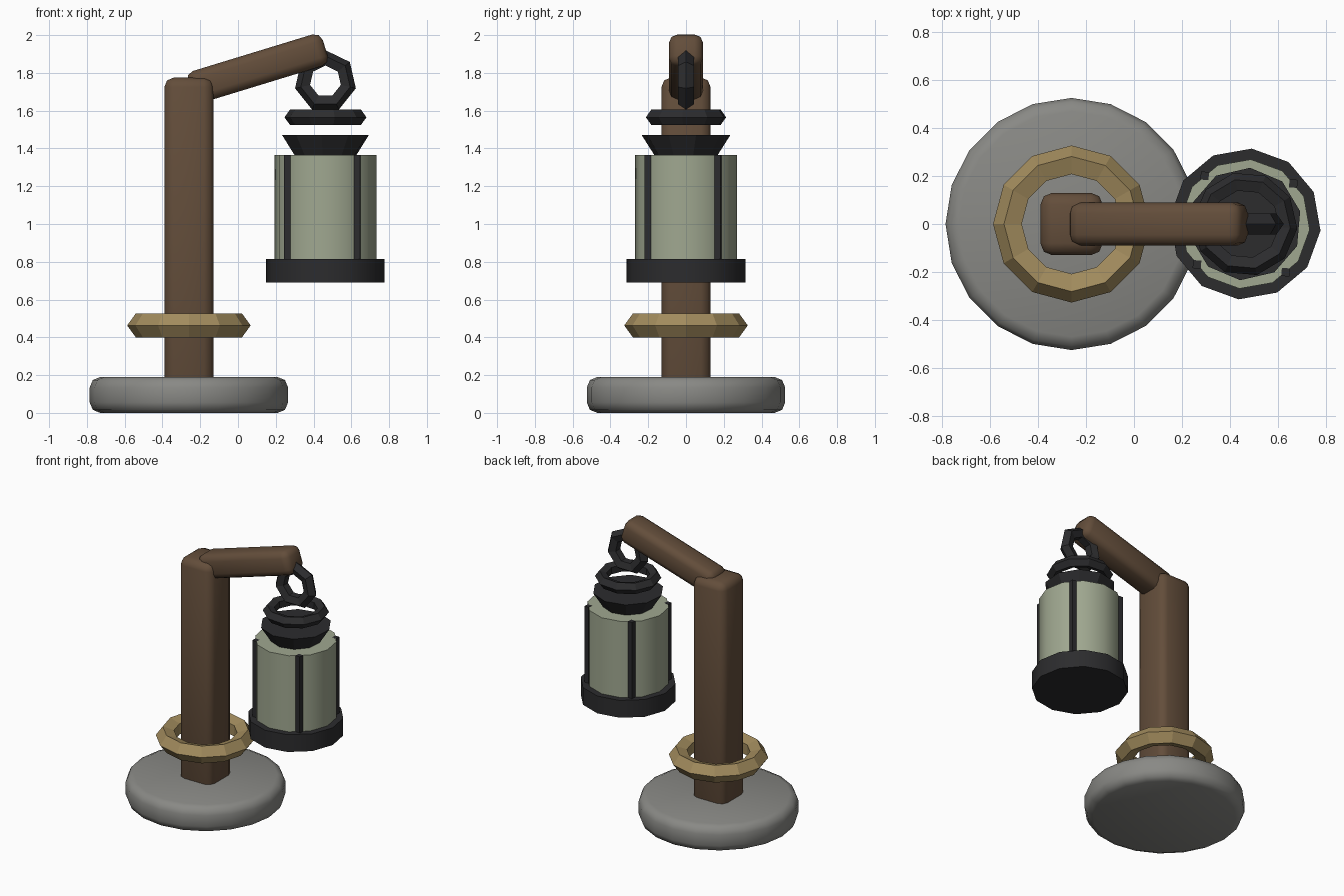
import bpy
from math import radians, pi, cos, sin

cube = bpy.data.objects.get("Cube")
if cube:
    bpy.data.objects.remove(cube, do_unlink=True)


def material(name, rgb):
    m = bpy.data.materials.new(name)
    m.use_nodes = True
    m.diffuse_color = (*rgb, 1)
    bsdf = next(n for n in m.node_tree.nodes if n.type == "BSDF_PRINCIPLED")
    bsdf.inputs["Base Color"].default_value = (*rgb, 1)
    return m


STONE = material("grey stone", (0.25, 0.25, 0.235))
WOOD = material("brown wood", (0.125, 0.075, 0.043))
BRASS = material("dull brass", (0.36, 0.26, 0.11))
IRON = material("black iron", (0.025, 0.025, 0.027))
GLASS = material("pale green glass", (0.35, 0.39, 0.28))

POST_X = -0.26
LAMP_X = 0.463
TURN = radians(-5)


def finish(name, mat, bevel=0.0, smooth=None):
    """Name and colour the active object, then bevel and shade it."""
    ob = bpy.context.object
    ob.name = name
    ob.data.materials.append(mat)
    if smooth == "all":
        bpy.ops.object.shade_smooth()
    elif smooth:
        bpy.ops.object.shade_smooth_by_angle(angle=radians(smooth))
    if bevel:
        mod = ob.modifiers.new("rounded edges", "BEVEL")
        mod.width = bevel
        mod.segments = 2
    return ob


def box(name, mat, loc, size, rot=(0, 0, 0), bevel=0.0):
    bpy.ops.mesh.primitive_cube_add(size=1, location=loc, rotation=rot)
    bpy.context.object.scale = size
    bpy.ops.object.transform_apply(location=False, rotation=False, scale=True)
    return finish(name, mat, bevel, "all" if bevel else None)


def drum(name, mat, x, z0, z1, r0, r1, sides, turn=0, bevel=0.0, smooth=None):
    bpy.ops.mesh.primitive_cone_add(vertices=sides, radius1=r0, radius2=r1, depth=z1 - z0,
                                    location=(x, 0, (z0 + z1) / 2), rotation=(0, 0, turn))
    return finish(name, mat, bevel, smooth)


def ring(name, mat, loc, major, minor, sides, rot=(0, 0, 0)):
    bpy.ops.mesh.primitive_torus_add(location=loc, rotation=rot, major_radius=major,
                                     minor_radius=minor, major_segments=sides,
                                     minor_segments=5)
    return finish(name, mat)


# Stand
drum("stone_base", STONE, POST_X, 0, 0.19, 0.525, 0.525, 20, bevel=0.055, smooth="all")
box("post", WOOD, (POST_X, 0, 0.92), (0.26, 0.26, 1.71), bevel=0.05)
box("arm", WOOD, (0.103, 0, 1.823), (0.75, 0.18, 0.175), (0, radians(-17), 0), 0.045)
ring("brass_ring", BRASS, (POST_X, 0, 0.463), 0.261, 0.066, 12)

# Lantern body
drum("lantern_base", IRON, LAMP_X, 0.69, 0.815, 0.315, 0.315, 12, TURN, smooth=40)
drum("lantern_glass", GLASS, LAMP_X, 0.81, 1.365, 0.27, 0.27, 12, TURN, smooth=40)
for i in range(4):
    a = TURN + pi / 4 + i * pi / 2
    box(f"lantern_bar_{i + 1}", IRON, (LAMP_X + 0.262 * cos(a), 0.262 * sin(a), 1.089),
        (0.034, 0.034, 0.554), (0, 0, TURN))

# Lantern top and hanging ring
drum("lantern_collar", IRON, LAMP_X, 1.36, 1.47, 0.165, 0.235, 10, TURN)
ring("lantern_cap_ring", IRON, (LAMP_X, 0, 1.565), 0.176, 0.042, 10, (0, 0, TURN))
ring("hanging_ring", IRON, (LAMP_X, 0, 1.755), 0.12, 0.045, 7, (pi / 2, -pi / 2, 0))
